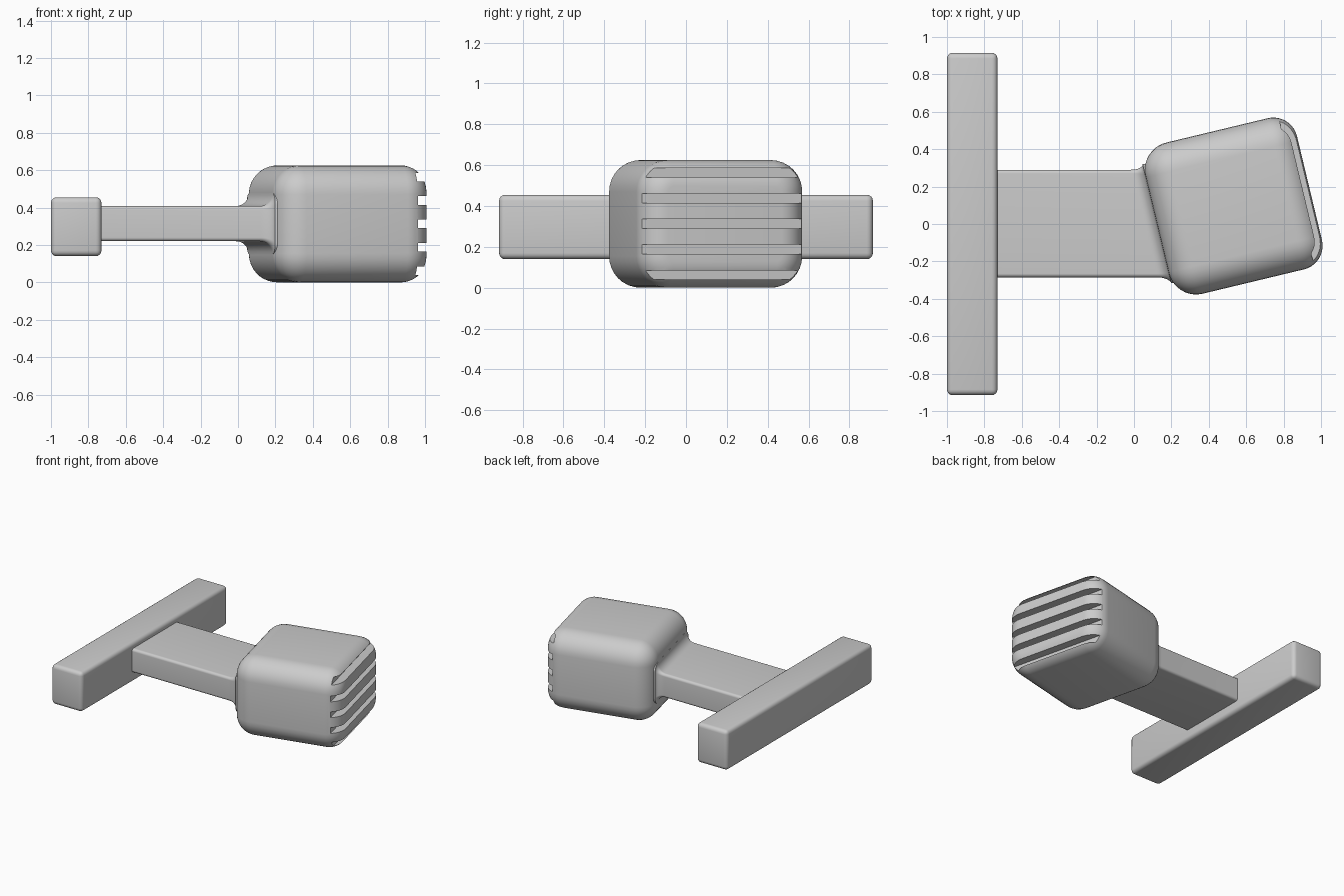
import bpy, bmesh
from math import sin, cos, pi, sqrt, radians

if "Cube" in bpy.data.objects:
    bpy.data.objects.remove(bpy.data.objects["Cube"])

TURN = radians(13.5)


def ring(y0, y1, z0, z1, r, n=8):
    """Rounded rectangle in the y-z plane."""
    pts = []
    for i, (cy, cz) in enumerate([(y1 - r, z1 - r), (y0 + r, z1 - r), (y0 + r, z0 + r), (y1 - r, z0 + r)]):
        for k in range(n + 1):
            a = (i + k / n) * pi / 2
            pts.append((cy + r * cos(a), cz + r * sin(a)))
    return pts


def finish(name, bm):
    bmesh.ops.recalc_face_normals(bm, faces=bm.faces[:])
    me = bpy.data.meshes.new(name)
    bm.to_mesh(me)
    bm.free()
    ob = bpy.data.objects.new(name, me)
    bpy.context.collection.objects.link(ob)
    return ob


def loft(name, sections):
    bm = bmesh.new()
    rows = [[bm.verts.new(p) for p in s] for s in sections]
    for a, b in zip(rows, rows[1:]):
        for i in range(len(a)):
            j = (i + 1) % len(a)
            bm.faces.new((a[i], a[j], b[j], b[i]))
    bm.faces.new(rows[0])
    bm.faces.new(rows[-1])
    return finish(name, bm)


def add_box(bm, x0, x1, y0, y1, z0, z1):
    vs = bmesh.ops.create_cube(bm, size=1)['verts']
    for v in vs:
        v.co.x = x1 if v.co.x > 0 else x0
        v.co.y = y1 if v.co.y > 0 else y0
        v.co.z = z1 if v.co.z > 0 else z0


def smooth(ob, angle=35):
    bpy.ops.object.select_all(action='DESELECT')
    ob.select_set(True)
    bpy.context.view_layer.objects.active = ob
    bpy.ops.object.shade_smooth_by_angle(angle=radians(angle))


# Crossbar grip
bm = bmesh.new()
add_box(bm, -1.0, -0.73, -0.915, 0.915, 0.14, 0.455)
bmesh.ops.bevel(bm, geom=bm.edges[:], offset=0.03, segments=4, profile=0.5, affect='EDGES')
smooth(finish("crossbar", bm))

# Flat handle that flares into the slanted back of the head
sections = [[(-0.8, y, z) for y, z in ring(-0.285, 0.29, 0.22, 0.408, 0.02)]]
for k in range(9):
    a = k / 8 * pi / 2
    d, e = -0.07 + 0.07 * sin(a), 0.07 * (1 - cos(a))
    w = 0.45 * e
    sections.append([(0.123 + d - 0.24 * y, y, z) for y, z in
                     ring(-0.285 - w, 0.29 + w, 0.22 - e, 0.408 + e, 0.02 + e * 0.6)])
sections.append([(x + 0.12, y, z) for x, y, z in sections[-1]])
smooth(loft("handle", sections))

# Head: rounded block, softened at both ends
U0, U1, RB, RF = 0.12, 0.957, 0.15, 0.13
stations = []
for k in range(11):
    a = k / 10 * pi / 2
    stations.append((U0 + RB * (1 - cos(a)), RB * (1 - sin(a))))
for k in range(11):
    a = k / 10 * pi / 2
    stations.append((U1 - RF * (1 - sin(a)), RF * (1 - cos(a))))
head = loft("head", [[(u, v, z) for v, z in
                      ring(-0.448 + i, 0.383 - i, i, 0.625 - i, max(0.155 - i, 0.005))]
                     for u, i in stations])
head.rotation_euler.z = TURN

# Striking face grooves, cut right through the sides
bm = bmesh.new()
for k in range(-2, 3):
    zc = 0.3125 + 0.125 * k
    add_box(bm, 0.885, 1.1, -0.6, 0.6, zc - 0.023, zc + 0.023)
cutter = finish("groove_cutter", bm)
cutter.rotation_euler.z = TURN
cutter.hide_render = True
mod = head.modifiers.new("grooves", 'BOOLEAN')
mod.object = cutter
mod.operation = 'DIFFERENCE'
mod.solver = 'EXACT'
bpy.context.view_layer.update()
bpy.context.view_layer.objects.active = head
bpy.ops.object.modifier_apply(modifier=mod.name)
bpy.data.objects.remove(cutter)
smooth(head)
